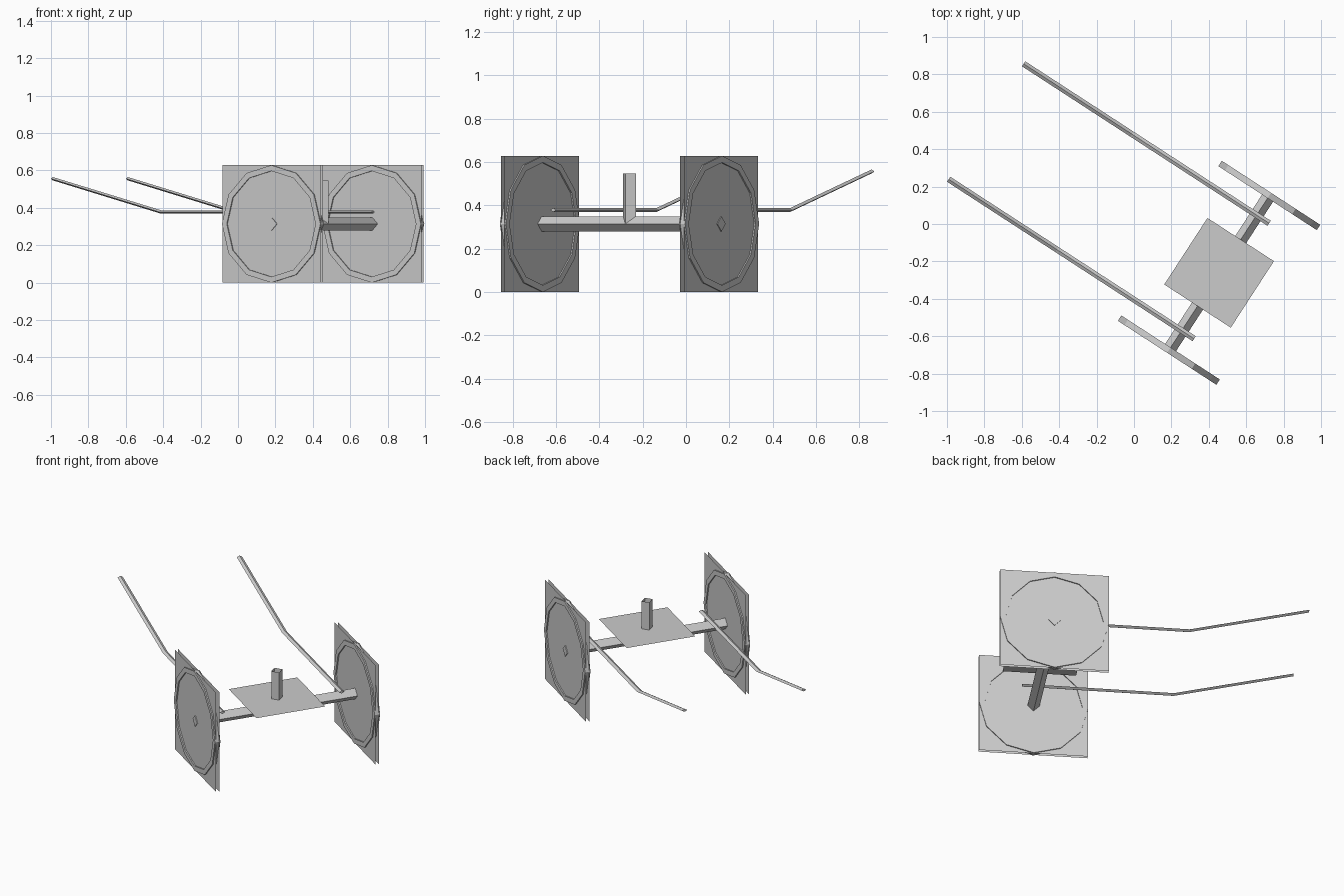
import bpy, bmesh, math
from mathutils import Matrix, Vector

cube = bpy.data.objects.get("Cube")
if cube:
    bpy.data.objects.remove(cube, do_unlink=True)

# One plain grey for the whole cart
grey = bpy.data.materials.new("plain_grey")
grey.use_nodes = True
colour = (0.6, 0.6, 0.6, 1)
grey.diffuse_color = colour
grey.node_tree.nodes["Principled BSDF"].inputs["Base Color"].default_value = colour

# Cart frame: local x points to the rear, local y runs along the axle
FRAME = Matrix.Translation((0.455, -0.261, 0)) @ Matrix.Rotation(math.radians(-33), 4, "Z")
WHEEL_R = 0.314
WHEEL_Y = 0.493
AXLE_R = 0.035


def finish(name, bm):
    bmesh.ops.recalc_face_normals(bm, faces=bm.faces)
    mesh = bpy.data.meshes.new(name)
    bm.to_mesh(mesh)
    bm.free()
    mesh.transform(FRAME)
    mesh.materials.append(grey)
    obj = bpy.data.objects.new(name, mesh)
    bpy.context.collection.objects.link(obj)
    return obj


def loft(name, sections, loop=False, caps=True):
    """Skin a row of equal cross-sections."""
    bm = bmesh.new()
    rows = [[bm.verts.new(p) for p in s] for s in sections]
    pairs = list(zip(rows, rows[1:]))
    if loop:
        pairs.append((rows[-1], rows[0]))
    for a, b in pairs:
        for i in range(len(a)):
            j = (i + 1) % len(a)
            bm.faces.new((a[i], a[j], b[j], b[i]))
    if caps and not loop:
        bm.faces.new(rows[0])
        bm.faces.new(rows[-1])
    return finish(name, bm)


def diamond(centre, side, up):
    c, s, u = Vector(centre), Vector(side), Vector(up)
    return [c + s, c + u, c - s, c - u]


def panel(name, centre, half, rotation=Matrix.Identity(4)):
    bm = bmesh.new()
    bmesh.ops.create_grid(bm, x_segments=1, y_segments=1, size=half,
                          matrix=Matrix.Translation(centre) @ rotation)
    return finish(name, bm)


# Axle: square bar standing on its edge
loft("axle", [diamond((0, y, WHEEL_R), (AXLE_R, 0, 0), (0, 0, AXLE_R))
              for y in (-0.507, 0.507)])

# Platform and the open socket standing on the axle
panel("platform", (0, 0, 0.372), 0.212)
loft("post", [diamond((0, 0, z), (AXLE_R, 0, 0), (0, AXLE_R, 0))
              for z in (WHEEL_R, 0.546)], caps=False)

for side, label in ((-1, "right"), (1, "left")):
    # Wheel: twin square panels inside a twelve-sided rim
    y = side * WHEEL_Y
    upright = Matrix.Rotation(math.pi / 2, 4, "X")
    for offset, face in ((-0.01, "inner"), (0.01, "outer")):
        panel(f"{label}_wheel_{face}_panel", (0, y + side * offset, WHEEL_R),
              WHEEL_R, upright)
    rim = []
    for i in range(12):
        a = math.tau * i / 12
        rim.append([(r * math.cos(a), y + d, WHEEL_R + r * math.sin(a))
                    for r, d in ((0.283, -0.017), (WHEEL_R, -0.017),
                                 (WHEEL_R, 0.017), (0.283, 0.017))])
    loft(f"{label}_wheel_rim", rim, loop=True)

    # Shaft: level at the axle, then rising toward the tip
    path = ((0.08, 0.378), (-0.795, 0.378), (-1.485, 0.556))
    loft(f"{label}_shaft", [diamond((x, side * 0.368, z), (0, 0.016, 0), (0, 0, 0.009))
                            for x, z in path])
